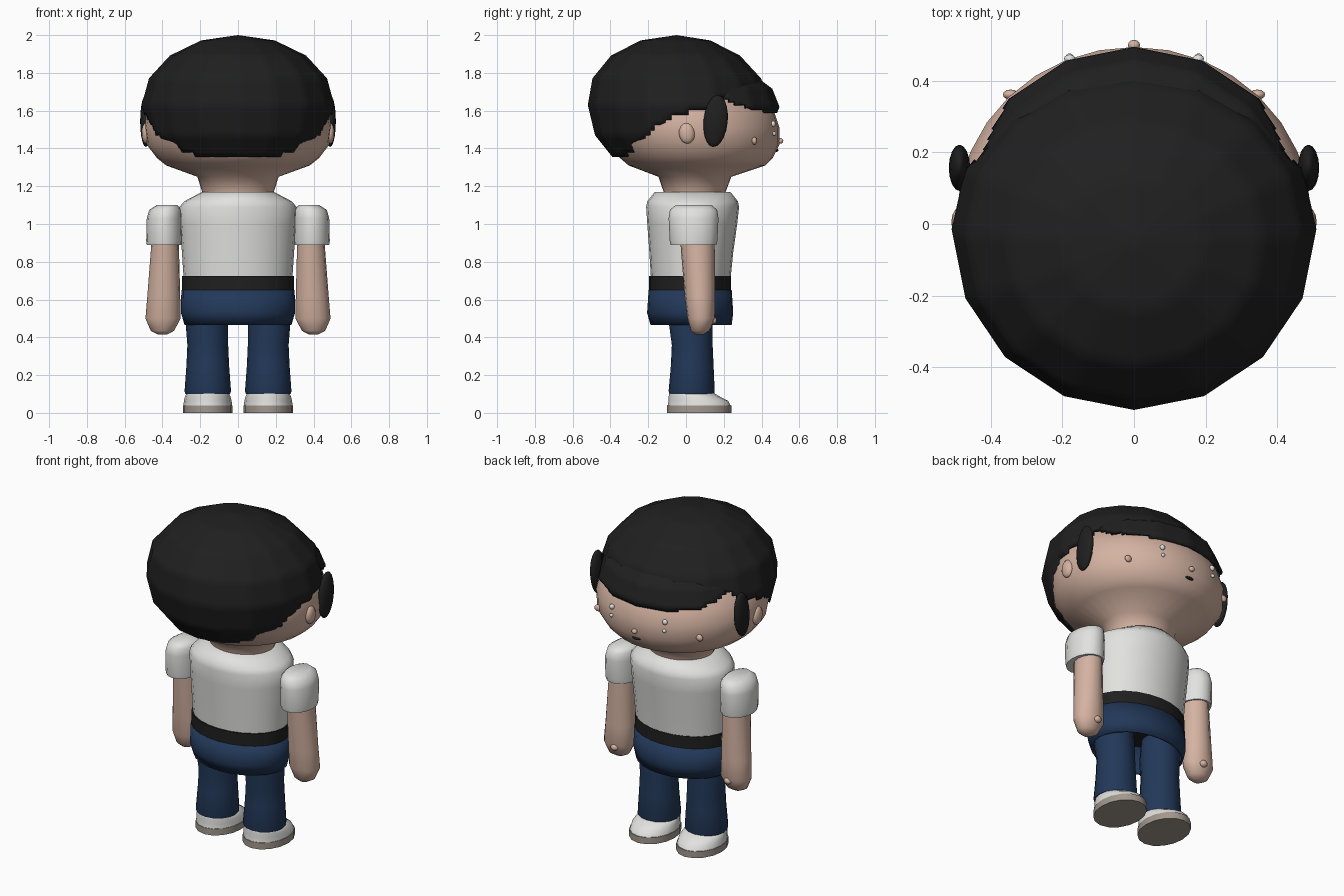
import bpy, bmesh, math
from mathutils import Vector

if "Cube" in bpy.data.objects:
    bpy.data.objects.remove(bpy.data.objects["Cube"], do_unlink=True)


def material(name, r, g, b):
    m = bpy.data.materials.new(name)
    m.use_nodes = True
    m.diffuse_color = (r, g, b, 1)
    bsdf = m.node_tree.nodes["Principled BSDF"]
    bsdf.inputs["Base Color"].default_value = (r, g, b, 1)
    bsdf.inputs["Roughness"].default_value = 0.8
    return m


SKIN = material("skin", 0.66, 0.45, 0.36)
BLACK = material("black", 0.014, 0.014, 0.014)
WHITE = material("white", 0.76, 0.76, 0.74)
NAVY = material("navy", 0.016, 0.04, 0.1)
SOLE = material("sole_grey", 0.36, 0.31, 0.27)


def finish(bm, name, mat, angle=40):
    bmesh.ops.recalc_face_normals(bm, faces=bm.faces)
    me = bpy.data.meshes.new(name)
    bm.to_mesh(me)
    bm.free()
    me.materials.append(mat)
    ob = bpy.data.objects.new(name, me)
    bpy.context.collection.objects.link(ob)
    bpy.ops.object.select_all(action='DESELECT')
    ob.select_set(True)
    bpy.context.view_layer.objects.active = ob
    bpy.ops.object.shade_smooth_by_angle(angle=math.radians(angle))
    return ob


def loft(name, mat, rows, sides=16, caps=True, back=1.0, angle=40):
    """Stack of ellipses, each row is z, centre x, centre y, half x, half y."""
    bm = bmesh.new()
    rings = []
    for z, cx, cy, rx, ry in rows:
        ring = []
        for i in range(sides):
            a = math.tau * i / sides
            s = math.sin(a)
            ring.append(bm.verts.new((cx + rx * math.cos(a), cy + ry * s * (back if s < 0 else 1), z)))
        rings.append(ring)
    for lo, hi in zip(rings, rings[1:]):
        for i in range(sides):
            j = (i + 1) % sides
            bm.faces.new((lo[i], lo[j], hi[j], hi[i]))
    if caps:
        bm.faces.new(rings[0][::-1])
        bm.faces.new(rings[-1])
    return finish(bm, name, mat, angle)


def blob(name, mat, centre, size, tilt=0.0, seg=12):
    bm = bmesh.new()
    bmesh.ops.create_uvsphere(bm, u_segments=seg, v_segments=seg // 2 + 2, radius=1)
    bmesh.ops.scale(bm, vec=size, verts=bm.verts)
    ob = finish(bm, name, mat, 80)
    ob.location = centre
    ob.rotation_euler.x = tilt
    return ob


def lerp(points, t):
    for (a, u), (b, v) in zip(points, points[1:]):
        if t <= b:
            return u + (v - u) * max(0, t - a) / (b - a)
    return points[-1][1]


def hair_shell(name, shape, keep):
    """Coarse ball, shaped, finely cut, then trimmed along the hairline."""
    bm = bmesh.new()
    bmesh.ops.create_uvsphere(bm, u_segments=16, v_segments=8, radius=1)
    for v in bm.verts:
        v.co = shape(v.co)
    bmesh.ops.subdivide_edges(bm, edges=bm.edges[:], cuts=5, use_grid_fill=True)
    gone = [f for f in bm.faces if not keep(f.calc_center_median())]
    bmesh.ops.delete(bm, geom=gone, context='FACES')
    ob = finish(bm, name, BLACK, 60)
    mod = ob.modifiers.new("thickness", 'SOLIDIFY')
    mod.thickness = 0.025
    mod.offset = -1
    return ob


# Head and neck
loft("head", SKIN, [
    (1.10, 0, 0.04, 0.17, 0.16), (1.17, 0, 0.04, 0.19, 0.17),
    (1.25, 0, 0.04, 0.215, 0.2), (1.31, 0, 0.045, 0.38, 0.375),
    (1.35, 0, 0.04, 0.43, 0.42), (1.42, 0, 0.03, 0.483, 0.465),
    (1.51, 0, 0.02, 0.495, 0.475), (1.6, 0, 0, 0.48, 0.465),
    (1.7, 0, -0.02, 0.42, 0.4), (1.82, 0, -0.03, 0.28, 0.25)],
    sides=32, back=0.93, angle=60)

# Hair cap and fringe
HAIRLINE = [(-0.52, 1.335), (-0.32, 1.36), (-0.25, 1.42), (-0.17, 1.51),
            (-0.07, 1.56), (0.0, 1.59), (0.13, 1.61), (0.2, 1.68), (0.5, 1.7)]
FRINGE = [(0.2, 1.68), (0.35, 1.61), (0.5, 1.58)]


def cap_shape(p):
    y = p.y * (0.46 if p.y > 0 else 0.505)
    z = p.z * (0.37 if p.z > 0 else 0.42)
    return Vector((p.x * 0.51, y - 0.015 - 0.035 * max(p.z, 0), 1.63 + z))


hair_shell("hair_cap", cap_shape, lambda c: c.z > lerp(HAIRLINE, c.y))
hair_shell("hair_fringe",
           lambda p: Vector((p.x * 0.495, p.y * 0.495, 1.62 + p.z * 0.25)),
           lambda c: c.y > 0.2 and c.z > lerp(FRINGE, c.y))

# Face details on the middle line
blob("nose", SKIN, (0, 0.5, 1.44), (0.017, 0.015, 0.015))
blob("mouth", BLACK, (0, 0.479, 1.39), (0.028, 0.012, 0.008))

# Paired parts
for side, s in (("left", 1), ("right", -1)):
    blob(side + "_sideburn", BLACK, (s * 0.488, 0.157, 1.545), (0.03, 0.064, 0.138), -0.1, 16)
    blob(side + "_ear", SKIN, (s * 0.487, 0.005, 1.48), (0.024, 0.042, 0.055), 0.1)
    blob(side + "_eye", WHITE, (s * 0.18, 0.462, 1.53), (0.016, 0.012, 0.016))
    blob(side + "_eye_glint", WHITE, (s * 0.18, 0.467, 1.478), (0.011, 0.01, 0.011))
    blob(side + "_cheek", SKIN, (s * 0.345, 0.362, 1.44), (0.022, 0.014, 0.02))

    loft(side + "_sleeve", WHITE, [
        (0.89, s * 0.39, 0.04, 0.093, 0.122), (0.91, s * 0.39, 0.04, 0.096, 0.126),
        (1.03, s * 0.39, 0.04, 0.093, 0.132), (1.075, s * 0.385, 0.04, 0.085, 0.125),
        (1.1, s * 0.375, 0.04, 0.055, 0.095)], angle=60)
    loft(side + "_arm", SKIN, [
        (0.415, s * 0.4, 0.07, 0.025, 0.022), (0.435, s * 0.4, 0.075, 0.062, 0.05),
        (0.5, s * 0.397, 0.08, 0.093, 0.072), (0.62, s * 0.393, 0.073, 0.087, 0.08),
        (0.93, s * 0.385, 0.06, 0.071, 0.092)], angle=70)
    blob(side + "_thumb", SKIN, (s * 0.385, 0.143, 0.49), (0.024, 0.02, 0.02))

    loft(side + "_leg", NAVY, [
        (0.1, s * 0.16, 0.03, 0.118, 0.118), (0.115, s * 0.16, 0.03, 0.123, 0.122),
        (0.25, s * 0.16, 0.033, 0.113, 0.113), (0.36, s * 0.16, 0.033, 0.108, 0.108),
        (0.47, s * 0.165, 0.025, 0.112, 0.115), (0.6, s * 0.165, 0.025, 0.1, 0.11)])
    loft(side + "_sole", SOLE, [
        (0, s * 0.16, 0.07, 0.132, 0.17), (0.04, s * 0.16, 0.07, 0.132, 0.17)])
    loft(side + "_shoe", WHITE, [
        (0.035, s * 0.16, 0.07, 0.13, 0.168), (0.065, s * 0.16, 0.065, 0.126, 0.157),
        (0.085, s * 0.16, 0.045, 0.121, 0.137), (0.105, s * 0.16, 0.03, 0.112, 0.118)], angle=60)

# Shirt, belt and trouser top
loft("shirt", WHITE, [
    (0.7, 0, 0.025, 0.287, 0.21), (0.85, 0, 0.028, 0.297, 0.222),
    (1.0, 0, 0.033, 0.307, 0.238), (1.09, 0, 0.035, 0.31, 0.246),
    (1.12, 0, 0.035, 0.285, 0.24), (1.17, 0, 0.035, 0.19, 0.2)], sides=24, angle=60)
loft("belt", BLACK, [
    (0.645, 0, 0.022, 0.296, 0.217), (0.725, 0, 0.022, 0.296, 0.217)], sides=24)
hips = loft("trouser_top", NAVY, [
    (0.465, 0, 0.027, 0.283, 0.215), (0.53, 0, 0.022, 0.302, 0.228),
    (0.65, 0, 0.022, 0.3, 0.22)], sides=24, caps=False)
hem = hips.modifiers.new("thickness", 'SOLIDIFY')
hem.thickness = 0.012
hem.offset = -1
